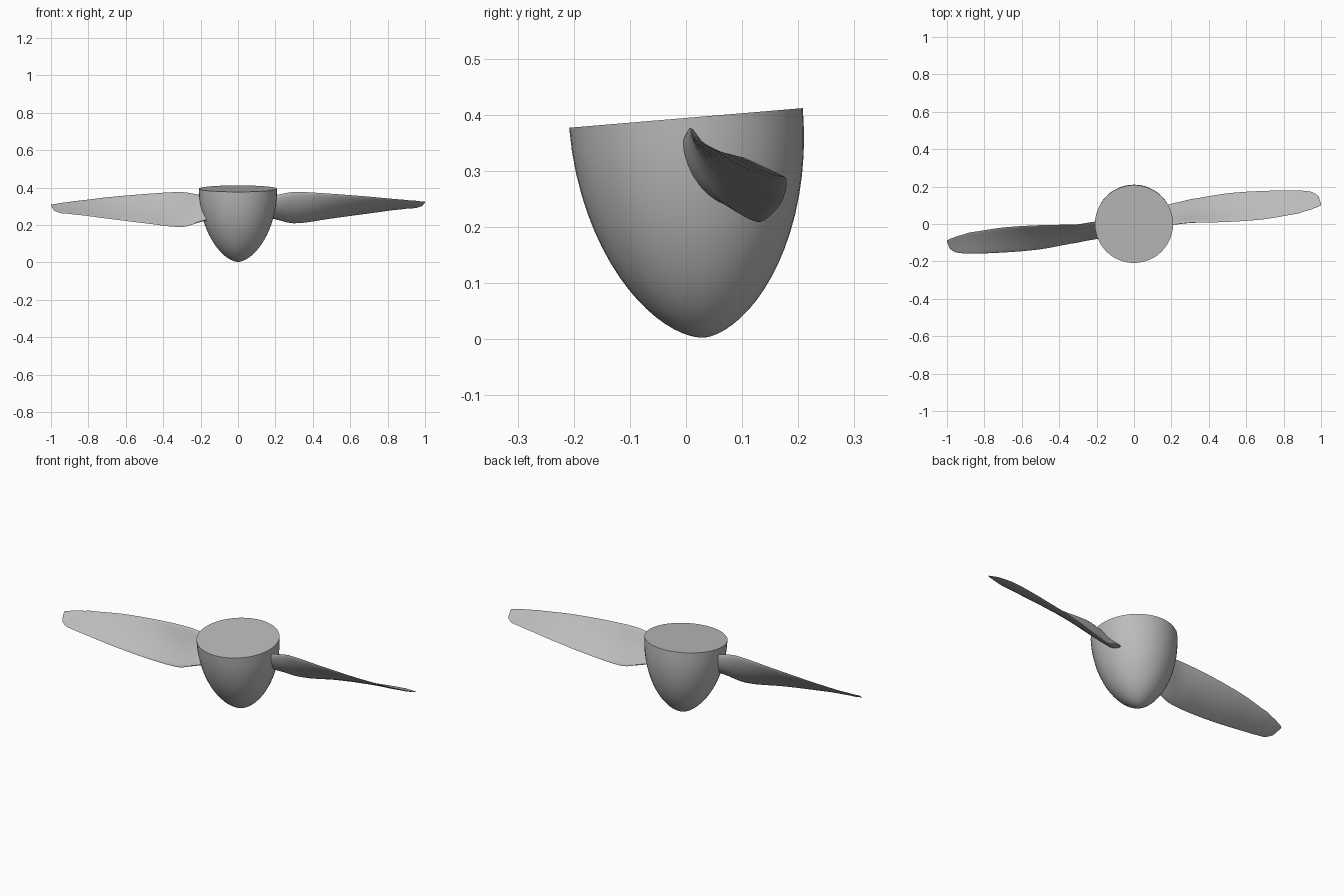
import bpy, bmesh, math
from mathutils import Matrix, Vector

if "Cube" in bpy.data.objects:
    bpy.data.objects.remove(bpy.data.objects["Cube"])

grey = bpy.data.materials.new("light_grey")
grey.diffuse_color = (0.5, 0.5, 0.5, 1)
grey.use_nodes = True
grey.node_tree.nodes["Principled BSDF"].inputs["Base Color"].default_value = grey.diffuse_color

# Frame of the slightly tilted spin axis, origin at the centre of the hub rim
AXIS = Matrix.Translation((0, 0, 0.3945)) @ Matrix.Rotation(math.radians(4.8), 4, 'X')
HALF_TURN = AXIS @ Matrix.Rotation(math.pi, 4, 'Z') @ AXIS.inverted()


def loft(name, rings, tip=None, matrix=None):
    """Skin closed rings of points, cap the first ring, end in a cap or a tip point."""
    bm = bmesh.new()
    loops = [[bm.verts.new(p) for p in r] for r in rings]
    n = len(loops[0])
    for a, b in zip(loops, loops[1:]):
        for i in range(n):
            j = (i + 1) % n
            bm.faces.new((a[i], a[j], b[j], b[i]))
    bm.faces.new(loops[0])
    if tip is None:
        bm.faces.new(loops[-1])
    else:
        t = bm.verts.new(tip)
        for i in range(n):
            bm.faces.new((loops[-1][i], loops[-1][(i + 1) % n], t))
    if matrix:
        bm.transform(matrix)
    bmesh.ops.recalc_face_normals(bm, faces=bm.faces[:])
    me = bpy.data.meshes.new(name)
    bm.to_mesh(me)
    bm.free()
    me.materials.append(grey)
    ob = bpy.data.objects.new(name, me)
    bpy.context.collection.objects.link(ob)
    bpy.ops.object.select_all(action='DESELECT')
    ob.select_set(True)
    bpy.context.view_layer.objects.active = ob
    bpy.ops.object.shade_smooth_by_angle(angle=math.radians(40))
    return ob


# Hub: blunt bullet with a flat top
R, H, SIDES, STEPS = 0.209, 0.393, 48, 18
rings = []
for k in range(STEPS):
    s = 1 - k / STEPS
    t = s * s                          # finer steps near the nose
    r = R * (1 - (1 - t) ** 2) ** 0.59
    rings.append([(r * math.cos(2 * math.pi * i / SIDES),
                   r * math.sin(2 * math.pi * i / SIDES), (t - 1) * H)
                  for i in range(SIDES)])
loft("hub_spinner", rings, (0, 0, -H), AXIS)

# Blade sections: x, upper edge y z, lower edge y z, camber, thickness
SECTIONS = [
    (0.12, -0.008, 0.350, 0.085, 0.250, 0.016, 0.040),
    (0.20, -0.003, 0.360, 0.108, 0.232, 0.018, 0.034),
    (0.30, 0.007, 0.377, 0.132, 0.209, 0.016, 0.024),
    (0.50, 0.011, 0.367, 0.164, 0.235, 0.012, 0.018),
    (0.70, 0.026, 0.352, 0.177, 0.262, 0.008, 0.013),
    (0.88, 0.056, 0.336, 0.179, 0.285, 0.005, 0.009),
    (0.95, 0.078, 0.330, 0.172, 0.291, 0.003, 0.006),
    (0.985, 0.092, 0.326, 0.150, 0.302, 0.001, 0.004),
    (1.00, 0.100, 0.325, 0.112, 0.319, 0.0, 0.002),
]


def smooth_rows(rows, sub=4):
    """Catmull-Rom interpolation between table rows."""
    out = []
    for i in range(len(rows) - 1):
        p0, p1 = rows[max(i - 1, 0)], rows[i]
        p2, p3 = rows[i + 1], rows[min(i + 2, len(rows) - 1)]
        for k in range(sub):
            u = k / sub
            row = [0.5 * (2 * b + (c - a) * u + (2 * a - 5 * b + 4 * c - d) * u * u
                          + (3 * b - a - 3 * c + d) * u ** 3)
                   for a, b, c, d in zip(p0, p1, p2, p3)]
            row[0] = p1[0] + (p2[0] - p1[0]) * u
            out.append(row)
    return out + [rows[-1]]


def section(row, n=12):
    x, uy, uz, ly, lz, camber, thick = row
    up, low = Vector((x, uy, uz)), Vector((x, ly, lz))
    c = low - up
    belly = Vector((0, c.z, -c.y)).normalized()
    pts = []
    for i in range(2 * n):
        a = math.pi * i / n
        t = (1 - math.cos(a)) / 2
        off = camber * 4 * t * (1 - t) + thick / 2 * math.sin(a)
        pts.append(up + c * t + belly * off)
    return pts


# Two twisted blades, the second turned half way round the spin axis
blade = [section(r) for r in smooth_rows(SECTIONS)]
loft("blade_right", blade)
loft("blade_left", blade, matrix=HALF_TURN)
